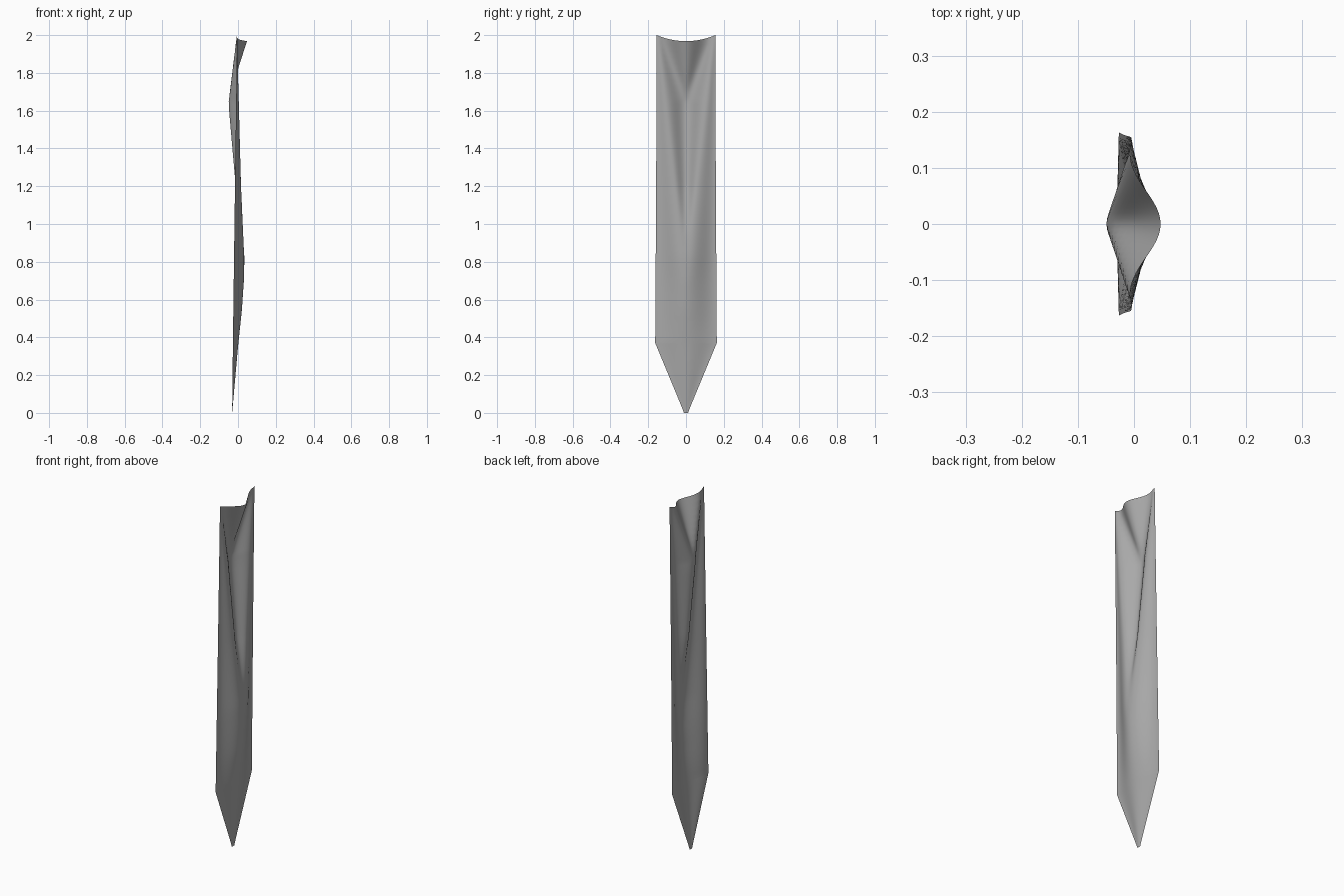
import bpy
import bmesh
import math

if "Cube" in bpy.data.objects:
    bpy.data.objects.remove(bpy.data.objects["Cube"])

COLS, ROWS = 32, 60


def lerp_table(table, z):
    """Piecewise linear value at height z from (z, value) pairs."""
    if z <= table[0][0]:
        return table[0][1]
    for (z0, a), (z1, b) in zip(table, table[1:]):
        if z <= z1:
            return a + (b - a) * (z - z0) / (z1 - z0)
    return table[-1][1]


# Cloth profiles along the height: half width and depth of each fold line
WIDTH = [(0, 0.011), (0.03, 0.022), (0.37, 0.163), (1.2, 0.158), (2.0, 0.155)]
CENTRE = [(0, -0.031), (0.35, 0.0), (0.55, 0.021), (0.7, 0.031), (0.82, 0.034),
          (0.95, 0.025), (1.2, -0.012), (1.45, -0.034), (1.6, -0.047),
          (1.65, -0.049), (1.7, -0.042), (1.82, 0.0), (1.97, 0.048)]
EDGE = [(0, -0.031), (0.37, -0.027), (1.2, -0.016), (2.0, -0.005)]
RIDGE = [(0.7, 0.031), (0.82, 0.033), (1.2, 0.016), (1.8, 0.0), (2.0, -0.004)]
VALLEY = [(1.65, -0.049), (2.0, -0.006)]


def depth(y, z, w):
    """Depth across one row: centre, valley, ridge, edge with soft blends."""
    pts = [(0.0, lerp_table(CENTRE, z))]
    if z > 1.65:
        pts.append((0.135 * (z - 1.65) / 0.35, lerp_table(VALLEY, z)))
    if z > 0.7:
        pts.append((0.15 * (z - 0.7) / 1.3, lerp_table(RIDGE, z)))
    pts.append((w, lerp_table(EDGE, z)))
    y = abs(y)
    for (y0, a), (y1, b) in zip(pts, pts[1:]):
        if y <= y1 + 1e-9:
            t = (y - y0) / max(y1 - y0, 1e-6)
            return a + (b - a) * (0.5 - 0.5 * math.cos(math.pi * t))
    return pts[-1][1]


# Hanging banner: single folded sheet, pointed at the bottom
bm = bmesh.new()
heights = sorted({round(2.0 * i / ROWS, 4) for i in range(ROWS + 1)} | {0.03, 0.37, 1.65})
grid = []
for h in heights:
    row = []
    for j in range(COLS + 1):
        u = 2.0 * j / COLS - 1.0
        # sagging top edge between the two corners
        sag = 0.032 * (1 - u * u) * max(0.0, (h - 1.65) / 0.35)
        z = h - sag
        w = lerp_table(WIDTH, h)
        row.append(bm.verts.new((depth(u * w, z, w), u * w, z)))
    grid.append(row)
for lo, hi in zip(grid, grid[1:]):
    for j in range(COLS):
        bm.faces.new((lo[j], lo[j + 1], hi[j + 1], hi[j])).smooth = True

mesh = bpy.data.meshes.new("banner_cloth")
bm.to_mesh(mesh)
bm.free()
banner = bpy.data.objects.new("banner_cloth", mesh)
bpy.context.collection.objects.link(banner)

grey = bpy.data.materials.new("grey cloth")
grey.diffuse_color = (0.4, 0.4, 0.4, 1)
grey.use_nodes = True
grey.node_tree.nodes["Principled BSDF"].inputs["Base Color"].default_value = grey.diffuse_color
mesh.materials.append(grey)
